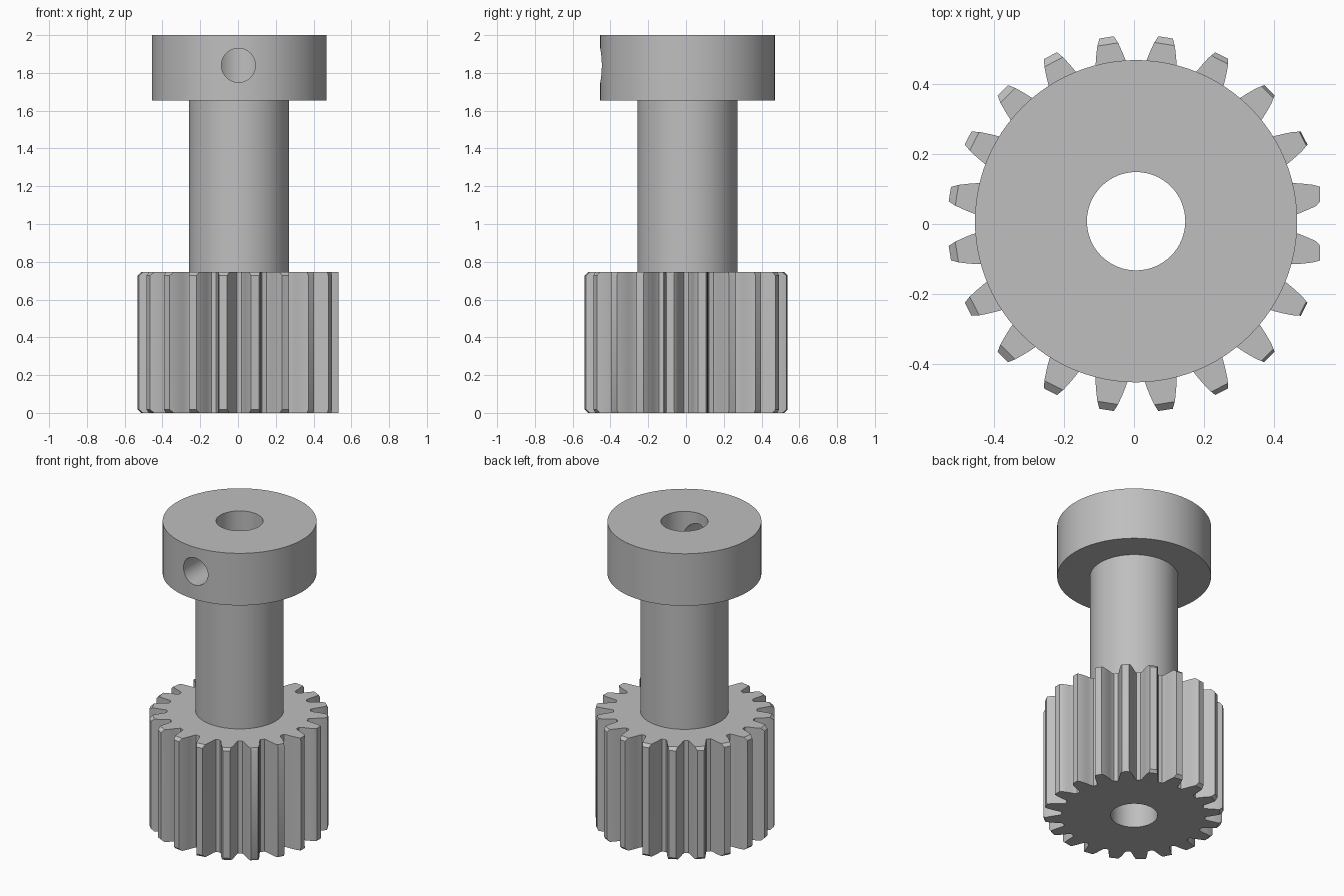
import bpy, bmesh, math

if "Cube" in bpy.data.objects:
    bpy.data.objects.remove(bpy.data.objects["Cube"])

AXIS = (0.006, 0.008)      # shaft, collar and bore axis
GEAR = (0.006, 0.001)      # toothed part axis
TEETH, GEAR_H, TIP_R = 20, 0.745, 0.541
TOP, COLLAR_Z = 2.0, 1.655

grey = bpy.data.materials.new("steel_grey")
grey.diffuse_color = (0.52, 0.52, 0.52, 1)
grey.use_nodes = True
grey.node_tree.nodes["Principled BSDF"].inputs["Base Color"].default_value = grey.diffuse_color


def finish(name, bm):
    bmesh.ops.recalc_face_normals(bm, faces=bm.faces)
    mesh = bpy.data.meshes.new(name)
    bm.to_mesh(mesh)
    bm.free()
    mesh.materials.append(grey)
    ob = bpy.data.objects.new(name, mesh)
    bpy.context.collection.objects.link(ob)
    return ob


def loft(name, rings):
    """Closed solid through rings of equal point count."""
    bm = bmesh.new()
    loops = [[bm.verts.new(p) for p in ring] for ring in rings]
    n = len(loops[0])
    for a, b in zip(loops, loops[1:]):
        for i in range(n):
            j = (i + 1) % n
            bm.faces.new((a[i], a[j], b[j], b[i]))
    bm.faces.new(loops[0][::-1])
    bm.faces.new(loops[-1])
    return finish(name, bm)


def circle(r, z, n=96):
    return [(AXIS[0] + r * math.cos(2 * math.pi * i / n),
             AXIS[1] + r * math.sin(2 * math.pi * i / n), z) for i in range(n)]


def combine(target, tool, operation):
    mod = target.modifiers.new(operation, 'BOOLEAN')
    mod.operation, mod.object, mod.solver = operation, tool, 'EXACT'
    bpy.context.view_layer.objects.active = target
    bpy.ops.object.modifier_apply(modifier=mod.name)
    bpy.data.objects.remove(tool)


# Toothed gear: flank profile as (radius, half width), tip chamfer varies round the rim
FLANK = [(0.431, 0.055), (0.445, 0.048), (0.47, 0.0435),
         (0.493, 0.038), (0.518, 0.031), (TIP_R, 0.021)]


def gear_ring(z, chamfered):
    pts = []
    for t in range(TEETH):
        mid = 2 * math.pi * (t + 0.5) / TEETH
        cut = max(0.0, min(0.02, 0.02 * (1.1 - math.cos(mid)))) if chamfered else 0
        flank = FLANK[:-1] + [(TIP_R - cut, 0.021 + 0.45 * cut)]
        side = [(r, -w) for r, w in flank] + [(r, w) for r, w in reversed(flank)]
        for r, w in side:
            a = mid + math.asin(w / r)
            pts.append((min(0.533, GEAR[0] + r * math.cos(a)),
                        GEAR[1] + r * math.sin(a), z))
    return pts


gear = loft("pinion_gear", [gear_ring(0, True), gear_ring(0.018, False),
                            gear_ring(GEAR_H - 0.018, False), gear_ring(GEAR_H, True)])

# Shaft with wide collar on top
hub = loft("hub", [circle(0.265, 0.3), circle(0.265, COLLAR_Z),
                   circle(0.462, COLLAR_Z), circle(0.462, TOP)])
combine(gear, hub, 'UNION')

# Bore along the whole axis
combine(gear, loft("bore", [circle(0.141, -0.1, 64), circle(0.141, TOP + 0.1, 64)]),
        'DIFFERENCE')

# Set screw hole from the front of the collar into the bore
hole = [[(0.002 + 0.09 * math.cos(2 * math.pi * i / 48), y,
          1.84 + 0.09 * math.sin(2 * math.pi * i / 48)) for i in range(48)]
        for y in (-0.7, 0.0)]
combine(gear, loft("screw_hole", hole), 'DIFFERENCE')

# Smooth round surfaces, crisp edges
bpy.ops.object.select_all(action='DESELECT')
gear.select_set(True)
bpy.context.view_layer.objects.active = gear
bpy.ops.object.shade_smooth_by_angle(angle=math.radians(30))
